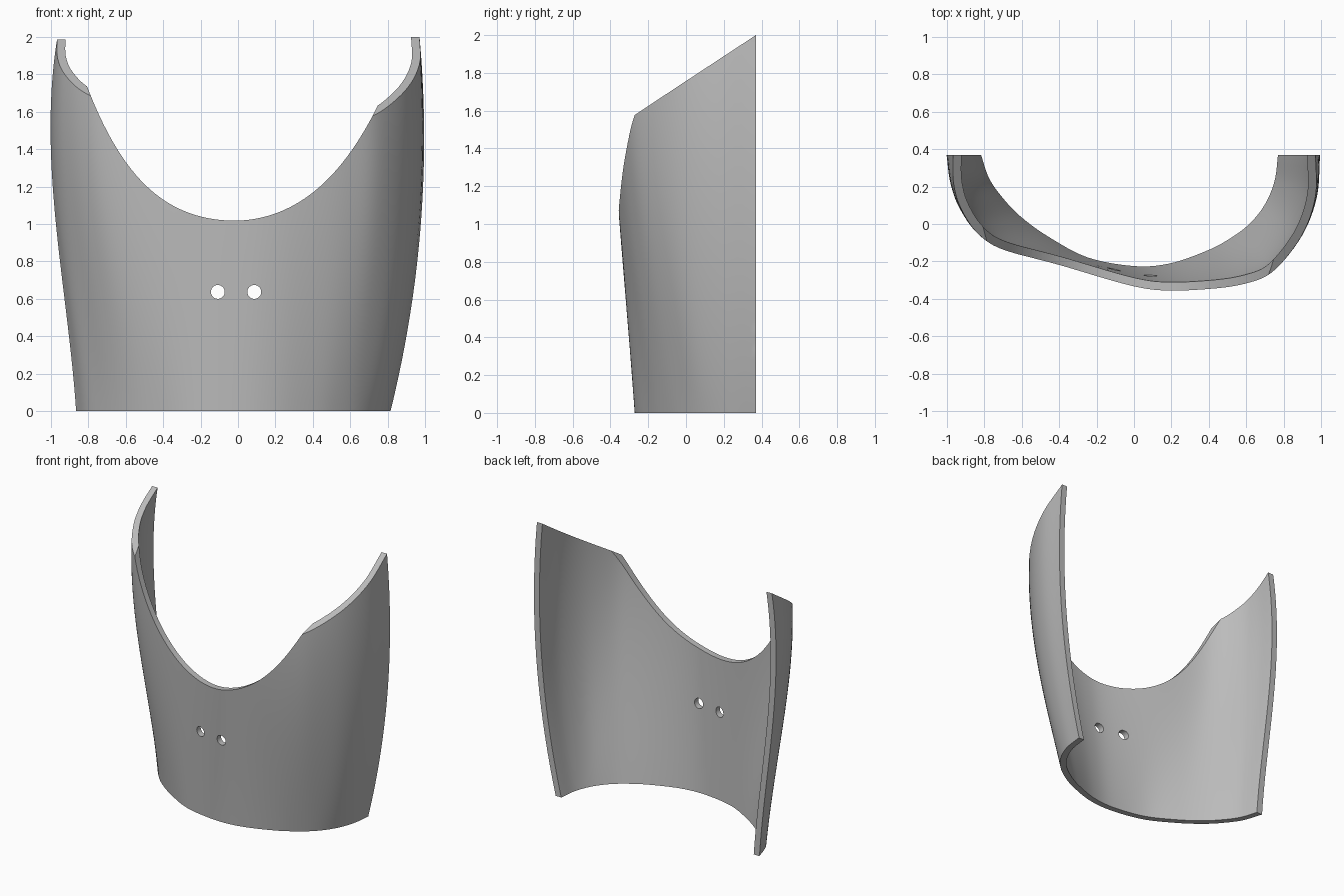
import bpy, bmesh, math
from mathutils import Vector

if "Cube" in bpy.data.objects:
    bpy.data.objects.remove(bpy.data.objects["Cube"])

BACK, WALL, TOP = 0.37, 0.045, 2.06
# outer plan outline at four heights, from the right end round the front to the left end
SECTIONS = {
    0.0: [(-.865, .37), (-.815, .225), (-.737, .112), (-.632, .003), (-.475, -.11), (-.26, -.222), (0, -.27),
          (.2, -.255), (.4, -.187), (.53, -.12), (.65, -.03), (.74, .085), (.795, .22), (.815, .37)],
    0.5: [(-.915, .37), (-.878, .222), (-.808, .105), (-.707, -.015), (-.555, -.122), (-.3, -.23), (0, -.302),
          (.2, -.305), (.41, -.26), (.565, -.205), (.7, -.12), (.825, .015), (.893, .185), (.917, .37)],
    1.2: [(-.99, .37), (-.965, .22), (-.91, .09), (-.81, -.045), (-.66, -.14), (-.35, -.235), (0, -.342),
          (.2, -.367), (.42, -.347), (.6, -.3), (.75, -.22), (.89, -.05), (.968, .15), (.989, .37)],
    2.0: [(-.965, .37), (-.95, .22), (-.905, .09), (-.81, -.045), (-.66, -.14), (-.35, -.235), (0, -.36),
          (.2, -.4), (.42, -.385), (.6, -.325), (.73, -.23), (.885, -.05), (.96, .15), (.97, .37)],
}


def spline(points, steps):
    """Smooth curve through the points, with straight run-out at the ends."""
    p = [Vector(q) for q in points]
    p = [2 * p[0] - p[1]] + p + [2 * p[-1] - p[-2]]
    out = []
    for a, b, c, d in zip(p, p[1:], p[2:], p[3:]):
        for i in range(steps):
            t = i / steps
            out.append(b + (c - a) * t / 2 + (2 * a - 5 * b + 4 * c - d) * t**2 / 2
                       + (3 * b - a - 3 * c + d) * t**3 / 2)
    return out + [p[-2]]


def section(z):
    """Blend the outlines to height z."""
    pts = [Vector((0, 0)) for _ in SECTIONS[0.0]]
    for zi, outline in SECTIONS.items():
        w = math.prod((z - zj) / (zi - zj) for zj in SECTIONS if zj != zi)
        pts = [p + w * Vector(q) for p, q in zip(pts, outline)]
    return pts


def neck_height(u):
    """Height of the neck curve at distance u from its lowest point."""
    a, b = (.661, .805) if u < 0 else (.77, .466)
    return 1.018 + a * u**2 + b * u**4


def make_object(name, bm):
    bmesh.ops.recalc_face_normals(bm, faces=bm.faces)
    mesh = bpy.data.meshes.new(name)
    bm.to_mesh(mesh)
    bm.free()
    obj = bpy.data.objects.new(name, mesh)
    bpy.context.collection.objects.link(obj)
    return obj


def slice_off(bm, point, normal):
    geom = bm.verts[:] + bm.edges[:] + bm.faces[:]
    cut = bmesh.ops.bisect_plane(bm, geom=geom, plane_co=point, plane_no=normal, clear_outer=True)
    edges = [e for e in cut["geom_cut"] if isinstance(e, bmesh.types.BMEdge)]
    bmesh.ops.edgeloop_fill(bm, edges=edges)


def prism(name, outline):
    """Outline in x and z, pushed through the shell along y."""
    bm = bmesh.new()
    face = bm.faces.new([bm.verts.new((x, -1, z)) for x, z in outline])
    ext = bmesh.ops.extrude_face_region(bm, geom=[face])
    bmesh.ops.translate(bm, verts=[v for v in ext["geom"] if isinstance(v, bmesh.types.BMVert)], vec=(0, 2, 0))
    obj = make_object(name, bm)
    obj.hide_render = True
    return obj


# curved wall of even thickness
bm = bmesh.new()
rows = []
LEVELS = 36
for k in range(LEVELS + 1):
    z = TOP * k / LEVELS
    c = spline(section(z), 6)
    c = [c[0] + (c[0] - c[1]).normalized() * .08] + c + [c[-1] + (c[-1] - c[-2]).normalized() * .08]
    inner = []
    for i, p in enumerate(c):
        t = (c[min(i + 1, len(c) - 1)] - c[max(i - 1, 0)]).normalized()
        inner.append(p + Vector((-t.y, t.x)) * WALL)
    rows.append([bm.verts.new((p.x, p.y, z)) for p in c + inner[::-1]])
for a, b in zip(rows, rows[1:]):
    for i in range(len(a)):
        j = (i + 1) % len(a)
        bm.faces.new((a[i], a[j], b[j], b[i]))
half = len(rows[0]) // 2
for row in (rows[0], rows[-1]):
    for i in range(half - 1):
        bm.faces.new((row[i], row[i + 1], row[-2 - i], row[-1 - i]))
bmesh.ops.recalc_face_normals(bm, faces=bm.faces)

# flat back ends and slanted shoulders
slice_off(bm, (0, BACK, 0), (0, 1, 0))
slice_off(bm, (0, BACK, 1.993), (-.007, -.656, 1))
shell = make_object("curved_shell", bm)

# neck opening and the two fixing holes
neck = [(u - .02, neck_height(u)) for u in (i / 40 for i in range(-40, 41))]
cutters = [prism("neck_cutter", neck)]
for side, x in (("right", -.108), ("left", .087)):
    ring = [(x + .037 * math.cos(a * math.tau / 32), .637 + .037 * math.sin(a * math.tau / 32)) for a in range(32)]
    cutters.append(prism(side + "_hole_cutter", ring))
bpy.ops.object.select_all(action="DESELECT")
bpy.context.view_layer.objects.active = shell
shell.select_set(True)
for cutter in cutters:
    mod = shell.modifiers.new("cut", "BOOLEAN")
    mod.operation, mod.solver, mod.object = "DIFFERENCE", "EXACT", cutter
    bpy.ops.object.modifier_apply(modifier=mod.name)
    bpy.data.objects.remove(cutter)

# plain grey finish
grey = bpy.data.materials.new("plain_grey")
grey.use_nodes = True
grey.diffuse_color = (.5, .5, .5, 1)
grey.node_tree.nodes["Principled BSDF"].inputs["Base Color"].default_value = (.5, .5, .5, 1)
shell.data.materials.clear()
shell.data.materials.append(grey)
bpy.ops.object.shade_smooth_by_angle(angle=math.radians(30))
